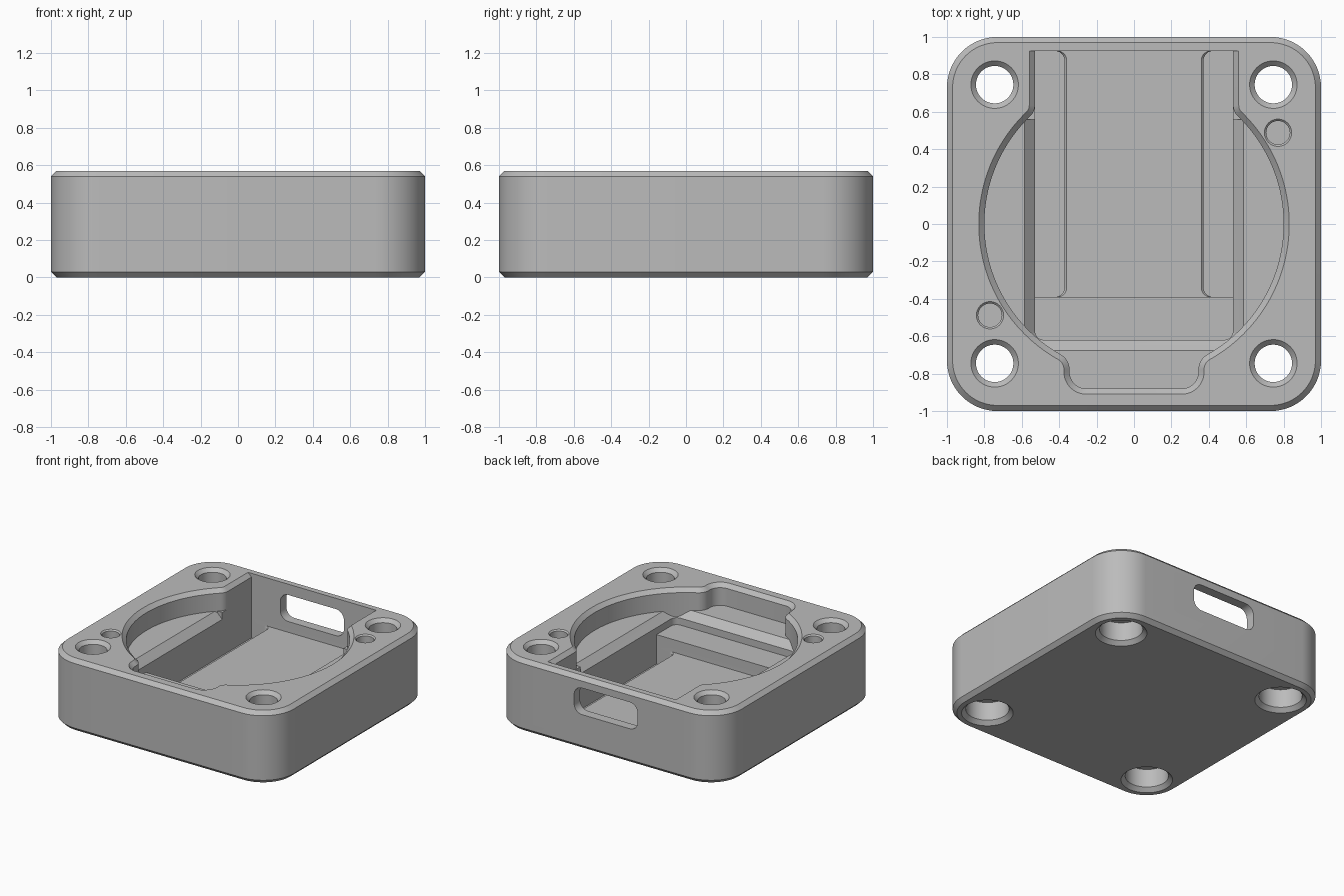
import bpy, bmesh, math
from math import pi, sqrt, atan2, cos, sin

if "Cube" in bpy.data.objects:
    bpy.data.objects.remove(bpy.data.objects["Cube"], do_unlink=True)

HEIGHT, CHAMFER = 0.57, 0.03
LEDGE, STEP, FLOOR, TROUGH = 0.40, 0.29, 0.19, 0.06
SLOT_W, BACK = 0.53, 0.925

grey = bpy.data.materials.new("matte grey")
grey.use_nodes = True
grey.diffuse_color = (0.5, 0.5, 0.5, 1)
grey.node_tree.nodes["Principled BSDF"].inputs["Base Color"].default_value = (0.5, 0.5, 0.5, 1)


def arc(cx, cy, r, a0, a1, n=12):
    return [(cx + r * cos(a0 + (a1 - a0) * i / n), cy + r * sin(a0 + (a1 - a0) * i / n))
            for i in range(n + 1)]


def circle(cx, cy, r, n=48):
    return arc(cx, cy, r, 0, 2 * pi, n)[:-1]


def rounded(x0, x1, y0, y1, radii, n=12):
    """Rectangle with corner radii in the order ++, -+, --, +-."""
    pts = []
    corners = [(x1, y1, -1, -1), (x0, y1, 1, -1), (x0, y0, 1, 1), (x1, y0, -1, 1)]
    for i, ((x, y, sx, sy), r) in enumerate(zip(corners, radii)):
        if r:
            pts += arc(x + sx * r, y + sy * r, r, i * pi / 2, (i + 1) * pi / 2, n)
        else:
            pts.append((x, y))
    return pts


def loft(name, layers):
    """Closed solid through equal outlines at rising heights."""
    bm = bmesh.new()
    rings = [[bm.verts.new((x, y, z)) for x, y in pts] for pts, z in layers]
    for low, high in zip(rings, rings[1:]):
        for i in range(len(low)):
            j = (i + 1) % len(low)
            bm.faces.new((low[i], low[j], high[j], high[i]))
    bm.faces.new(rings[0][::-1])
    bm.faces.new(rings[-1])
    bmesh.ops.recalc_face_normals(bm, faces=bm.faces)
    mesh = bpy.data.meshes.new(name)
    bm.to_mesh(mesh)
    bm.free()
    mesh.materials.append(grey)
    ob = bpy.data.objects.new(name, mesh)
    bpy.context.collection.objects.link(ob)
    return ob


def combine(target, tool, operation="DIFFERENCE"):
    mod = target.modifiers.new("cut", "BOOLEAN")
    mod.operation, mod.solver, mod.object = operation, "EXACT", tool
    bpy.context.view_layer.objects.active = target
    bpy.ops.object.modifier_apply(modifier=mod.name)
    bpy.data.objects.remove(tool, do_unlink=True)


def opening(c):
    """Round opening with a back channel and a front notch, grown by c."""
    R = 0.80 + c
    # right half, from the notch middle round to the back channel
    w, f, r, y = 0.345 + c, 0.09 - c, 0.09 + c, -0.88 - c
    half = arc(w - r, y + r, r, -pi / 2, 0)
    cx, cy = w + f, -sqrt((R + f) ** 2 - (w + f) ** 2)
    a = atan2(cy, cx)
    half += arc(cx, cy, f, pi, a + pi)
    w, f = SLOT_W + c, 0.08 - c
    dx, dy = w + f, sqrt((R + f) ** 2 - (w + f) ** 2)
    b = atan2(dy, dx)
    half += arc(0, 0, R, a, b, 48)[1:-1]
    half += arc(dx, dy, f, b + pi, pi)
    half.append((w, BACK))
    return half + [(-x, y) for x, y in reversed(half)]


# Case block with rounded corners and chamfered rims
def block(c):
    return rounded(-1 + c, 1 - c, -1 + c, 1 - c, [0.27 - c] * 4, 16)


case = loft("case", [(block(CHAMFER), 0), (block(0), CHAMFER),
                     (block(0), HEIGHT - CHAMFER), (block(CHAMFER), HEIGHT)])

# Bevelled lip of the inner slot, kept inside the round opening
lip = loft("lip_cutter", [
    (rounded(-SLOT_W - c, SLOT_W + c, -0.62 - c, 0.56, [0, 0, 0.05 + c, 0.05 + c]), z)
    for c, z in ((0, LEDGE - 0.055), (0.055, LEDGE), (0.055, LEDGE + 0.02))])
combine(lip, loft("lip_limit", [(opening(0), 0.2), (opening(0), 0.5)]), "INTERSECT")
combine(case, lip)

# Main opening, then the inner slot and the deeper floor
combine(case, loft("opening_cutter", [(opening(0), LEDGE), (opening(0), HEIGHT - CHAMFER),
                                      (opening(2 * CHAMFER), HEIGHT + CHAMFER)]))
slot = rounded(-SLOT_W, SLOT_W, -0.62, BACK, [0, 0, 0.05, 0.05])
combine(case, loft("slot_cutter", [(slot, STEP), (slot, LEDGE + 0.05)]))
deep = rounded(-SLOT_W, SLOT_W, -0.39, BACK, [0] * 4)
combine(case, loft("floor_cutter", [(deep, FLOOR), (deep, STEP + 0.05)]))

# Two side troughs with a fine bevel along their inner edge
for side in (-1, 1):
    layers = []
    for c, z in ((0, TROUGH), (0, FLOOR - 0.012), (0.012, FLOOR), (0.012, FLOOR + 0.04)):
        pts = rounded(0.372 - c, SLOT_W, -0.39, BACK, [0, 0.05, 0.05, 0])
        layers.append(([(side * x, y) for x, y in pts], z))
    combine(case, loft("trough_cutter", layers))

# Screw holes: countersunk on top, wide insert pockets below
for sx in (-1, 1):
    for sy in (-1, 1):
        x, y = sx * 0.745, sy * 0.745
        combine(case, loft("screw_cutter", [
            (circle(x, y, r), z) for r, z in
            ((0.185 + CHAMFER, -CHAMFER), (0.155, CHAMFER), (0.155, 0.175), (0.1, 0.175),
             (0.1, HEIGHT - 0.027), (0.154, HEIGHT + 0.027))]))

# Two blind pin holes on opposite corners
for s in (-1, 1):
    combine(case, loft("pin_cutter", [
        (circle(s * 0.77, s * 0.488, r), z) for r, z in
        ((0.063, HEIGHT - 0.12), (0.063, HEIGHT - 0.01), (0.083, HEIGHT + 0.01))]))

# Cable port through the back wall
port = rounded(-0.278, 0.278, -0.105, 0.105, [0.07] * 4)
port_cutter = loft("port_cutter", [(port, -0.1), (port, 0.1)])
for v in port_cutter.data.vertices:
    x, y, z = v.co
    v.co = (x, 0.97 - z, 0.38 + y)
combine(case, port_cutter)

# Smooth the round walls, keep edges sharp
bpy.ops.object.select_all(action="DESELECT")
case.select_set(True)
bpy.context.view_layer.objects.active = case
bpy.ops.object.shade_smooth_by_angle(angle=math.radians(25))
